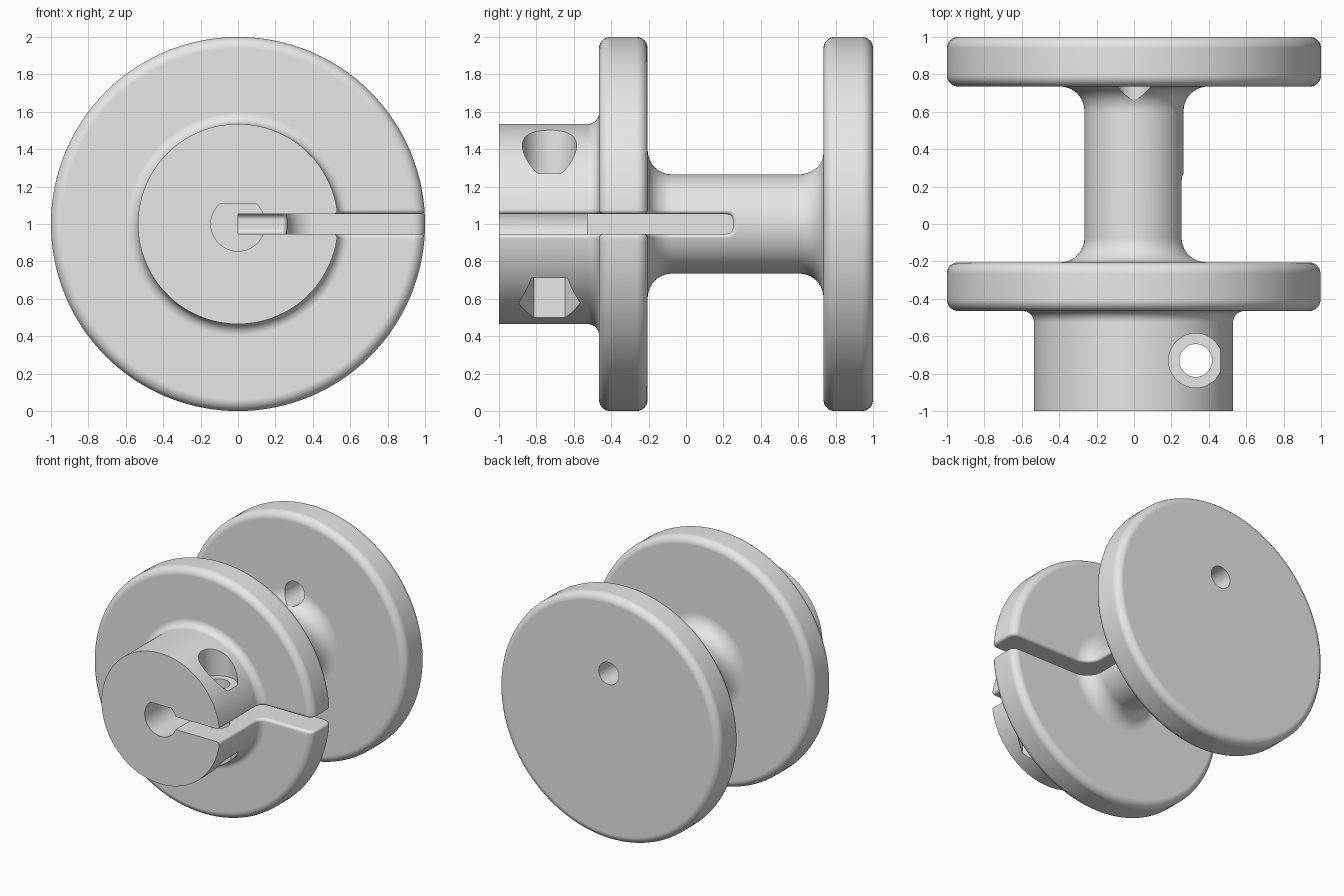
import bpy, bmesh, math
from mathutils import Matrix, Vector

if "Cube" in bpy.data.objects:
    bpy.data.objects.remove(bpy.data.objects["Cube"])

CZ = 1.0                      # height of the spool axis
H, R, E = 0.0525, 0.025, 0.012  # slot half width, slot edge rounding, cutter overshoot

grey = bpy.data.materials.new("light_grey")
grey.diffuse_color = (0.8, 0.8, 0.8, 1)
grey.use_nodes = True
grey.node_tree.nodes["Principled BSDF"].inputs["Base Color"].default_value = grey.diffuse_color


def make(name, bm):
    bmesh.ops.recalc_face_normals(bm, faces=bm.faces)
    me = bpy.data.meshes.new(name)
    bm.to_mesh(me)
    bm.free()
    me.materials.append(grey)
    ob = bpy.data.objects.new(name, me)
    bpy.context.collection.objects.link(ob)
    return ob


def arc(cr, cy, rad, a0, a1, side, n=8):
    """Arc in (radius, y) with outward normals; side is -1 for concave fillets."""
    out = []
    for i in range(n + 1):
        a = math.radians(a0 + (a1 - a0) * i / n)
        c, s = math.cos(a), math.sin(a)
        out.append((cr + rad * c, cy + rad * s, side * c, side * s))
    return out


def prism(name, outline, base, depth, axis):
    """Extrude a 2D outline along y or z."""
    bm = bmesh.new()
    def place(u, v, t):
        return (u, t, v) if axis == 'Y' else (u, v, t)
    a = [bm.verts.new(place(u, v, base)) for u, v in outline]
    b = [bm.verts.new(place(u, v, base + depth)) for u, v in outline]
    bm.faces.new(a)
    bm.faces.new(b[::-1])
    for i in range(len(a)):
        j = (i + 1) % len(a)
        bm.faces.new((a[i], a[j], b[j], b[i]))
    return make(name, bm)


def ring(cx, cy, rad, n, start=0.0):
    return [(cx + rad * math.cos(start + 2 * math.pi * i / n),
             cy + rad * math.sin(start + 2 * math.pi * i / n)) for i in range(n)]


# Profile: clamp hub, front flange, shaft, back flange
front = (arc(0.595, -0.525, 0.06, 180, 90, -1) + arc(0.94, -0.405, 0.06, -90, 0, 1)
         + arc(0.94, -0.265, 0.06, 0, 90, 1) + arc(0.395, -0.075, 0.13, 270, 180, -1, 10))
back = (arc(0.395, 0.605, 0.13, 180, 90, -1, 10) + arc(0.94, 0.795, 0.06, -90, 0, 1)
        + arc(0.94, 0.94, 0.06, 0, 90, 1))

# Spool body, turned around the y axis
bm = bmesh.new()
pts = [(0, -1), (0.535, -1)] + [p[:2] for p in front + back] + [(0, 1)]
vs = [bm.verts.new((r, y, CZ)) for r, y in pts]
edges = [bm.edges.new(e) for e in zip(vs, vs[1:])]
bmesh.ops.spin(bm, geom=vs + edges, cent=(0, 0, CZ), axis=(0, 1, 0),
               angle=2 * math.pi, steps=128, use_duplicate=False)
bmesh.ops.remove_doubles(bm, verts=bm.verts, dist=1e-4)
body = make("spool_body", bm)

# Slot cutter: follows the profile, flaring outward to round the slot edges
path = [(0.535, -1.1, 1, 0, H, 0, 1)] + [p + (H, 0, 1) for p in front]
k = len(path)
for i in range(7):
    a = math.radians(90 - 15 * i)
    c, s = math.cos(a), math.sin(a)
    path.append((0.265, 0.22 + 0.03 * c, 1, 0, H - 0.03 + 0.03 * s, c, s))

a0 = math.radians(20)
section = [(R * (1 - math.sin(a)), R * (1 - math.cos(a)))
           for a in [math.radians(90 - 10 * j) for j in range(8)]]
q0, d0 = section[-1]
section.append((q0 + (d0 + E) / math.tan(a0), -E))

bm = bmesh.new()
sides, floors, mids = {1: [], -1: []}, {1: [], -1: []}, []
for r, y, nr, ny, z0, ly, lz in path:
    for m in (1, -1):
        row = []
        for q, d in section:
            z = z0 + q * lz
            x = math.sqrt((r - d * nr) ** 2 - z * z)
            row.append(bm.verts.new((x, y - d * ny + q * ly, CZ + m * z)))
        sides[m].append(row)
    q, d = section[-1]
    mids.append(bm.verts.new((r + E * nr, y + E * ny + q * ly, CZ)))
for m in (1, -1):
    rows = sides[m]
    fl = [bm.verts.new((0, p[1], CZ + m * p[4])) for p in [path[0]] + path[k:]]
    floors[m] = fl
    for i in range(len(rows) - 1):
        for j in range(len(section) - 1):
            bm.faces.new((rows[i][j], rows[i + 1][j], rows[i + 1][j + 1], rows[i][j + 1]))
        bm.faces.new((rows[i][-1], rows[i + 1][-1], mids[i + 1], mids[i]))
    bm.faces.new([w[0] for w in rows[:k + 1]] + [fl[1], fl[0]])
    for i in range(k, len(rows) - 1):
        bm.faces.new((rows[i][0], rows[i + 1][0], fl[i - k + 2], fl[i - k + 1]))
up, lo = sides[1], sides[-1]
bm.faces.new(floors[1] + floors[-1][::-1])
bm.faces.new([floors[1][0]] + up[0] + [mids[0]] + lo[0][::-1] + [floors[-1][0]])
for j in range(len(section) - 1):
    bm.faces.new((up[-1][j], up[-1][j + 1], lo[-1][j + 1], lo[-1][j]))
bm.faces.new((up[-1][-1], mids[-1], lo[-1][-1]))
bm.faces.new((floors[1][-1], up[-1][0], lo[-1][0], floors[-1][-1]))
slot = make("slot_cutter", bm)

# D-shaped shaft bore: circle with a flat at the top
flat = math.asin(0.11 / 0.145)
sweep = math.pi + 2 * flat
d_shape = [(0.145 * math.cos(math.pi - flat + sweep * i / 48),
            CZ + 0.145 * math.sin(math.pi - flat + sweep * i / 48)) for i in range(49)]

SX, SY = 0.33, -0.73          # clamp screw position
cutters = [
    slot,
    prism("bore_cutter", d_shape, -1.1, 0.57, 'Y'),
    prism("screw_hole_cutter", ring(SX, SY, 0.088, 48), 0.3, 1.4, 'Z'),
    prism("screw_head_cutter", ring(SX, SY, 0.145, 64), 1.27, 0.5, 'Z'),
    prism("nut_pocket_cutter", ring(SX, SY, 0.165, 6, math.pi / 2), 0.3, 0.41, 'Z'),
    prism("line_hole_cutter", ring(0, CZ + 0.37, 0.09, 48), 0.5, 0.7, 'Y'),
]

# Cut every opening out of the body
bpy.context.view_layer.objects.active = body
for c in cutters:
    mod = body.modifiers.new(c.name, 'BOOLEAN')
    mod.operation, mod.solver, mod.object = 'DIFFERENCE', 'EXACT', c
    bpy.ops.object.modifier_apply(modifier=mod.name)
for c in cutters:
    bpy.data.objects.remove(c)

# Smooth shading with crisp edges
bpy.ops.object.select_all(action='DESELECT')
body.select_set(True)
bpy.ops.object.shade_smooth_by_angle(angle=math.radians(30))
wn = body.modifiers.new("weighted_normals", 'WEIGHTED_NORMAL')
wn.keep_sharp = True
